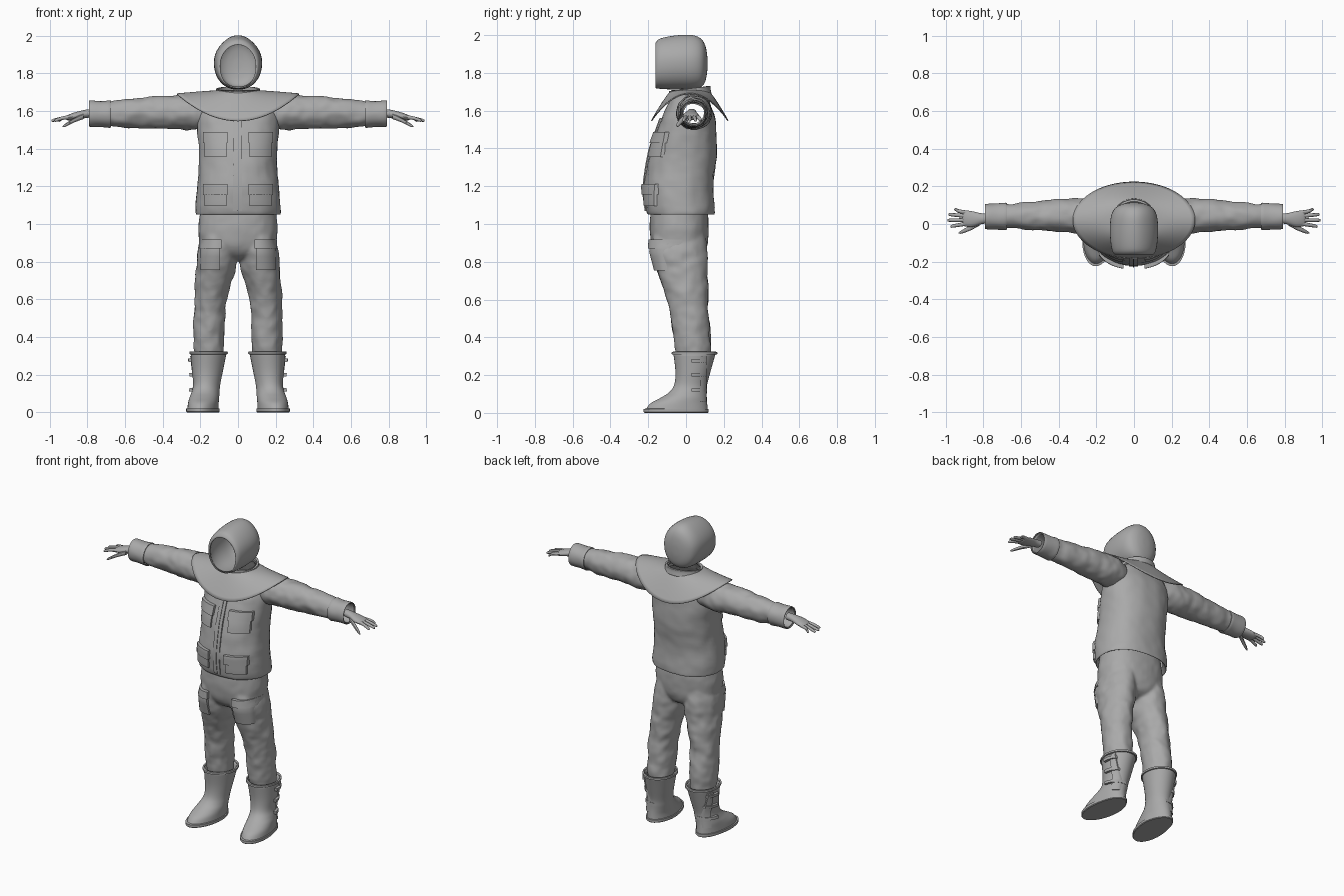
import bpy, bmesh, math
from mathutils import Vector, noise

if "Cube" in bpy.data.objects:
    bpy.data.objects.remove(bpy.data.objects["Cube"], do_unlink=True)

grey = bpy.data.materials.new("plain grey")
grey.use_nodes = True
TONE = (0.4, 0.4, 0.4, 1)
grey.diffuse_color = TONE
grey.node_tree.nodes["Principled BSDF"].inputs["Base Color"].default_value = TONE


def finish(name, bm, mirror=False, solid=0, angle=40):
    """Turn a bmesh into a shaded object, optionally mirrored and thickened."""
    bmesh.ops.recalc_face_normals(bm, faces=bm.faces)
    me = bpy.data.meshes.new(name)
    bm.to_mesh(me)
    bm.free()
    me.materials.append(grey)
    ob = bpy.data.objects.new(name, me)
    bpy.context.collection.objects.link(ob)
    if solid:
        mod = ob.modifiers.new("thickness", 'SOLIDIFY')
        mod.thickness, mod.offset = solid, -1
    if mirror:
        ob.modifiers.new("mirror", 'MIRROR')
    bpy.ops.object.select_all(action='DESELECT')
    ob.select_set(True)
    bpy.context.view_layer.objects.active = ob
    bpy.ops.object.shade_smooth_by_angle(angle=math.radians(angle))
    return ob


def smooth_rows(rows, sub):
    """Catmull-Rom subdivision of section rows."""
    out, last = [], len(rows) - 1
    for i in range(last):
        a, b, c, d = (rows[min(max(k, 0), last)] for k in (i - 1, i, i + 1, i + 2))
        for s in range(sub):
            t = s / sub
            out.append([q + t * (r - p + t * (2*p - 5*q + 4*r - w + t * (3*q - p - 3*r + w))) / 2
                        for p, q, r, w in zip(a, b, c, d)])
    return out + [rows[-1]]


def along_z(u, v, t): return Vector((u, v, t))
def along_x(u, v, t): return Vector((t, u, v))
def along_y(u, v, t): return Vector((u, t, v))


def loft(bm, rows, place, n=32, sub=4, power=2, wrinkle=0, caps=(False, False)):
    """Skin sections given as (position, centre u, radius u, centre v, radius v)."""
    rings = []
    for t, cu, ru, cv, rv in smooth_rows(rows, sub):
        ring = []
        for k in range(n):
            a = math.tau * k / n
            c, s = math.cos(a), math.sin(a)
            c = math.copysign(abs(c) ** (2 / power), c)
            s = math.copysign(abs(s) ** (2 / power), s)
            p = place(cu + ru * c, cv + rv * s, t)
            d = wrinkle * (noise.noise(p * 11) + noise.noise(p * 24) * 0.7) if wrinkle else 0
            ring.append(bm.verts.new(place(cu + (ru + d) * c, cv + (rv + d) * s, t)))
        rings.append(ring)
    for r0, r1 in zip(rings, rings[1:]):
        for k in range(n):
            bm.faces.new((r0[k], r0[k - 1], r1[k - 1], r1[k]))
    for use, ring in zip(caps, (rings[0], rings[-1])):
        if use:
            bm.faces.new(ring)
    return bm


def panel(name, rows, u0, u1, z0, z1, thick, side=False, power=2, mirror=True):
    """Raised plate that follows the front, or the outer side, of a lofted part."""
    rows = sorted(rows)

    def surface(u, z, lift):
        for a, b in zip(rows, rows[1:]):
            if a[0] <= z <= b[0]:
                f = (z - a[0]) / (b[0] - a[0])
                cx, rx, cy, ry = (p + f * (q - p) for p, q in zip(a[1:], b[1:]))
                break
        cu, ru = (cy, ry) if side else (cx, rx)
        k = max(0, 1 - min(1, abs(u - cu) / ru) ** power) ** (1 / power)
        return (cx + rx * k + lift, u, z) if side else (u, cy - ry * k - lift, z)

    bm = bmesh.new()
    nu, nz = 8, 6
    grid = {}
    for i in range(-1, nu + 2):
        for j in range(-1, nz + 2):
            edge = i in (-1, nu + 1) or j in (-1, nz + 1)
            u = u0 + (u1 - u0) * min(max(i, 0), nu) / nu
            z = z0 + (z1 - z0) * min(max(j, 0), nz) / nz
            grid[i, j] = bm.verts.new(surface(u, z, -0.015 if edge else thick))
    for i in range(-1, nu + 1):
        for j in range(-1, nz + 1):
            bm.faces.new((grid[i, j], grid[i + 1, j], grid[i + 1, j + 1], grid[i, j + 1]))
    return finish(name, bm, mirror)


# Jacket body, open at the hem and inside the sleeves
jacket = [(1.08, 0, .2, -.028, .155), (1.05, 0, .222, -.025, .175), (1.1, 0, .225, -.032, .183),
          (1.2, 0, .216, -.037, .182), (1.3, 0, .207, -.025, .18), (1.4, 0, .208, -.01, .175),
          (1.5, 0, .217, .005, .155), (1.58, 0, .212, .015, .135), (1.65, 0, .17, .018, .105),
          (1.69, 0, .11, .02, .09), (1.71, 0, .09, .02, .08)]
bm = loft(bmesh.new(), jacket, along_z, n=64, sub=5, power=2.3, wrinkle=.004)
arm_hole = [f for f in bm.faces if abs(f.calc_center_median().x) > .1
            and math.hypot(f.calc_center_median().y - .04, f.calc_center_median().z - 1.59) < .06]
bmesh.ops.delete(bm, geom=arm_hole, context='FACES')
finish("jacket_body", bm)

front = jacket[1:]
panel("zip_placket", front, -.027, .02, 1.07, 1.56, .009, power=2.3, mirror=False)
panel("zip_edge", front, -.006, 0, 1.07, 1.56, .013, power=2.3, mirror=False)
for label, low, high in (("chest", 1.355, 1.475), ("waist", 1.095, 1.2)):
    panel(label + "_pocket", front, .062, .178, low, high, .014, power=2.3)
    panel(label + "_pocket_flap", front, .055, .185, high - .045, high + .013, .022, power=2.3)

# Sleeves and cuffs
sleeve = [(.15, .035, .08, 1.59, .085), (.24, .042, .095, 1.592, .092), (.32, .044, .093, 1.594, .09),
          (.45, .044, .083, 1.592, .083), (.58, .043, .073, 1.588, .074), (.7, .04, .062, 1.585, .062)]
finish("sleeve", loft(bmesh.new(), sleeve, along_x, n=40, sub=9, wrinkle=.007), True, .008)
cuff = [(.675, .04, .066, 1.583, .066), (.68, .04, .073, 1.583, .073), (.73, .04, .068, 1.584, .07),
        (.785, .04, .066, 1.585, .071), (.79, .04, .06, 1.585, .065)]
finish("cuff", loft(bmesh.new(), cuff, along_x, n=40, sub=3, wrinkle=.003), True, .01)

# Hands: palm, four fingers and thumb
bm = loft(bmesh.new(), [(.77, .03, .026, 1.588, .022), (.81, .028, .029, 1.584, .022),
                        (.86, .026, .042, 1.574, .02), (.9, .03, .042, 1.565, .015),
                        (.912, .03, .034, 1.562, .008)], along_x, n=20, caps=(True, True))
for y0, y1, tip in ((.06, .077, .955), (.042, .05, .985), (.021, .02, .99), (.002, -.012, .975)):
    loft(bm, [(.885, y0, .011, 1.568, .011), (.93, (y0 + y1) / 2, .01, 1.562, .01),
              (tip - .008, y1, .008, 1.55, .008), (tip, y1, .002, 1.548, .002)],
         along_x, n=10, caps=(True, True))
loft(bm, [(.82, .005, .014, 1.572, .016), (.87, -.022, .013, 1.55, .012),
          (.915, -.042, .009, 1.525, .009), (.93, -.048, .002, 1.517, .002)],
     along_x, n=10, caps=(True, True))
finish("hand", bm, True)

# Shoulder cape: saddle-shaped skirt from neck to rim
bm = bmesh.new()
turns, steps = 64, 10
rings = []
for s in range(steps + 1):
    f = s / steps
    ring = []
    for k in range(turns):
        c, d = math.cos(math.tau * k / turns), math.sin(math.tau * k / turns)
        rim = 1.548 + .145 * c * c
        ring.append(bm.verts.new(((.1 + .225 * f) * c, .02 + (.095 + .11 * f) * d,
                                  1.71 + (rim - 1.71) * f ** 1.2)))
    rings.append(ring)
for r0, r1 in zip(rings, rings[1:]):
    for k in range(turns):
        bm.faces.new((r0[k - 1], r0[k], r1[k], r1[k - 1]))
finish("shoulder_cape", bm, solid=.006)


# Standing collar, tilted up at the back
def tilted(u, v, t): return Vector((u, v, t + .12 * v))


collar = [(1.675, 0, .125, .02, .115), (1.7, 0, .118, .02, .11), (1.715, 0, .116, .02, .11)]
finish("collar", loft(bmesh.new(), collar, tilted, n=40), solid=.012)


# Hood: hollow shell with a peaked crown
def peaked(u, v, t):
    return Vector((u * (1 - .22 * max(0, (v - 1.86) / .14) ** 2), t, v))


hood = [(-.162, 0, .094, 1.836, .115), (-.16, 0, .105, 1.84, .121), (-.14, 0, .116, 1.848, .132),
        (-.09, 0, .125, 1.853, .14), (-.02, 0, .128, 1.857, .144), (.04, 0, .122, 1.857, .142),
        (.08, 0, .104, 1.853, .127), (.102, 0, .072, 1.85, .095), (.112, 0, .034, 1.85, .045),
        (.114, 0, .004, 1.85, .005)]
finish("hood", loft(bmesh.new(), hood, peaked, n=48, power=2.15, caps=(False, True)), solid=.01, angle=60)

# Trousers: hips and two legs fused into one skin
leg = [(.96, .1, .09, -.035, .135), (.85, .11, .107, -.033, .146), (.75, .12, .102, -.02, .132),
       (.65, .137, .091, 0, .116), (.55, .148, .083, .013, .104), (.45, .153, .082, .026, .101),
       (.3, .155, .08, .04, .092)]
hips = [(1.12, 0, .19, -.035, .145), (1.03, 0, .205, -.035, .155), (.95, 0, .21, -.036, .155),
        (.88, 0, .195, -.034, .145), (.83, 0, .13, -.03, .115), (.805, 0, .04, -.03, .06)]
bm = loft(bmesh.new(), hips, along_z, n=48, power=2.3, wrinkle=.004, caps=(True, True))
for sign in (1, -1):
    loft(bm, leg, lambda u, v, t: Vector((sign * u, v, t)), n=40, sub=8, wrinkle=.008, caps=(True, True))
trousers = finish("trousers", bm)
fuse = trousers.modifiers.new("fuse", 'REMESH')
fuse.mode, fuse.voxel_size, fuse.use_smooth_shade = 'VOXEL', .009, True
soften = trousers.modifiers.new("soften", 'SMOOTH')
soften.factor, soften.iterations = .5, 4
panel("thigh_pocket", leg, .095, .2, .755, .9, .016)
panel("thigh_pocket_flap", leg, .088, .206, .87, .917, .025)


# Boots with splayed toes, a sole, a top rim and side straps
def splayed(u, v, t): return Vector((u - .1 * min(0, v), v, t))


boot = [(.015, .181, .082, -.05, .165), (.05, .18, .08, -.038, .15), (.08, .177, .078, -.012, .122),
        (.11, .172, .074, .011, .099), (.15, .166, .072, .025, .087), (.22, .162, .082, .037, .093),
        (.315, .156, .095, .045, .112)]
finish("boot", loft(bmesh.new(), boot, splayed, n=40, sub=5), True, .008)
sole = [(0, .181, .083, -.052, .168), (.004, .181, .087, -.052, .172), (.02, .181, .087, -.052, .172),
        (.022, .181, .08, -.052, .165)]
finish("boot_sole", loft(bmesh.new(), sole, splayed, n=40, sub=1, caps=(True, True)), True)
rim = [(.308, .156, .094, .045, .112), (.31, .156, .101, .045, .12), (.322, .156, .101, .045, .12),
       (.324, .156, .092, .045, .109)]
finish("boot_rim", loft(bmesh.new(), rim, splayed, n=40, sub=2), True, .012)
panel("boot_back_strap", boot, .075, .108, .06, .3, .008, side=True)
for z in (.12, .2, .275):
    panel("boot_buckle_strap", boot, .03, .112, z - .008, z + .01, .016, side=True)
